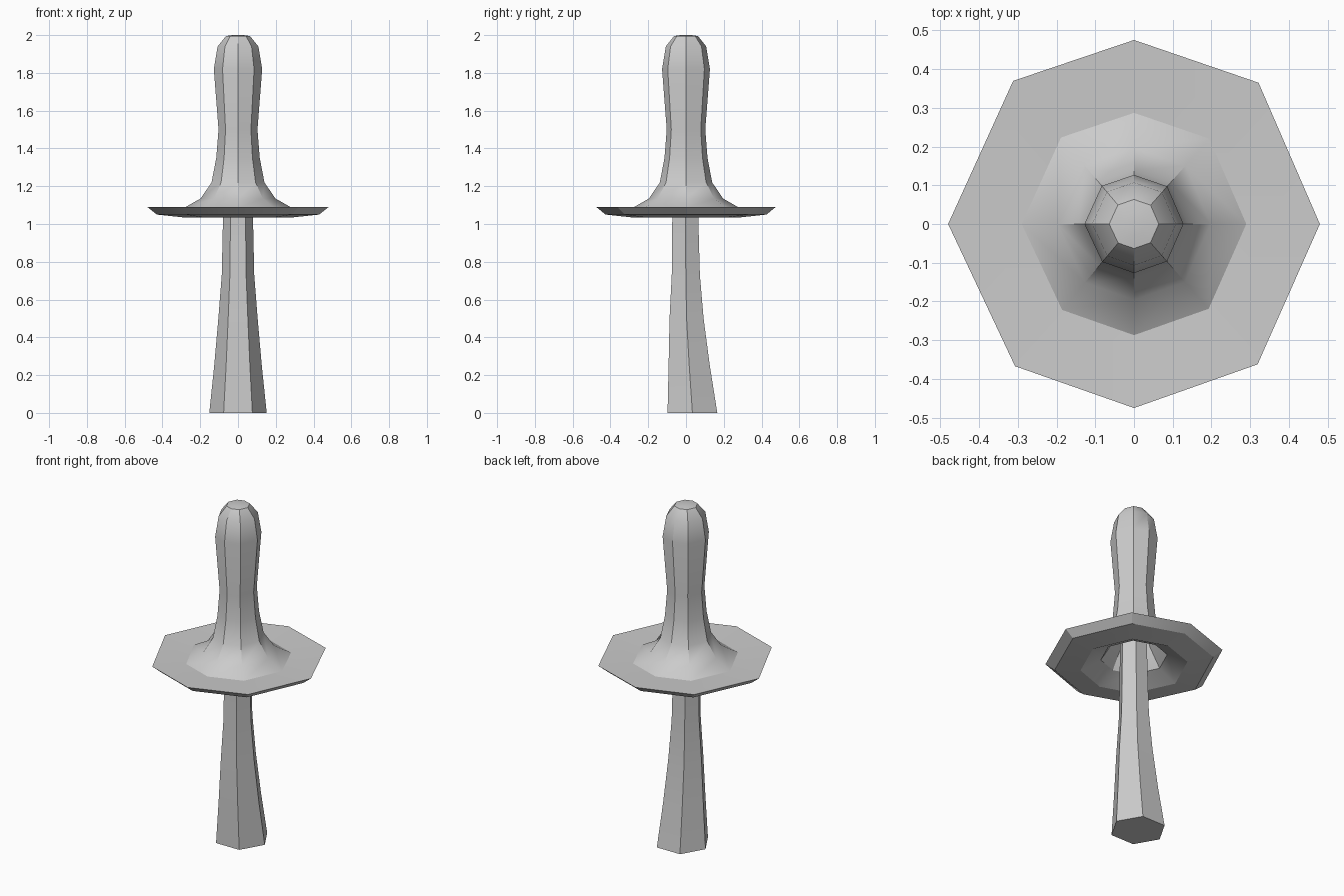
import bpy, bmesh, math

if "Cube" in bpy.data.objects:
    bpy.data.objects.remove(bpy.data.objects["Cube"])


def loft(name, rings, cap_start=False, cap_end=False):
    """Skin a list of vertex rings with quads, optionally closing the ends."""
    bm = bmesh.new()
    loops = [[bm.verts.new(p) for p in ring] for ring in rings]
    n = len(loops[0])
    for a, b in zip(loops, loops[1:]):
        for i in range(n):
            j = (i + 1) % n
            bm.faces.new((a[i], a[j], b[j], b[i]))
    if cap_start:
        bm.faces.new(loops[0][::-1])
    if cap_end:
        bm.faces.new(loops[-1])
    bmesh.ops.recalc_face_normals(bm, faces=bm.faces)
    mesh = bpy.data.meshes.new(name)
    bm.to_mesh(mesh)
    bm.free()
    obj = bpy.data.objects.new(name, mesh)
    bpy.context.collection.objects.link(obj)
    bpy.ops.object.select_all(action='DESELECT')
    obj.select_set(True)
    bpy.context.view_layer.objects.active = obj
    bpy.ops.object.shade_smooth_by_angle(angle=math.radians(30))
    return obj


# Mushroom cap: slightly irregular octagon swept along a hollow profile
octagon = [(1, 0), (0.67, 0.76), (0, 0.99), (-0.65, 0.77),
           (-1, 0), (-0.64, -0.765), (0, -0.99), (0.665, -0.755)]
cap_profile = [
    (0.075, 1.36), (0.11, 1.20), (0.18, 1.09), (0.29, 1.035),    # hollow underside
    (0.43, 1.05), (0.48, 1.09),                                  # brim
    (0.29, 1.083), (0.198, 1.135), (0.14, 1.22), (0.115, 1.35),  # flared base
    (0.103, 1.50), (0.128, 1.82), (0.108, 1.94), (0.064, 1.995)  # tall crown
]
loft("mushroom_cap",
     [[(r * x, r * y, z) for x, y in octagon] for r, z in cap_profile],
     cap_start=True)

# Shallow point closing the crown
loft("cap_tip",
     [[(r * x, r * y, z) for x, y in octagon] for r, z in ((0.064, 1.995), (0.03, 2.0))],
     cap_end=True)

# Hexagonal stem, widening and bending back towards its foot
stem_profile = [(0.152, 0.034, 0), (0.126, 0.017, 0.25), (0.104, 0.003, 0.5),
                (0.086, -0.001, 0.73), (0.079, -0.004, 1.05), (0.076, -0.004, 1.25)]
hexagon = [(math.cos(i * math.pi / 3), math.sin(i * math.pi / 3)) for i in range(6)]
loft("mushroom_stem",
     [[(r * x, y0 + r * y, z) for x, y in hexagon] for r, y0, z in stem_profile],
     cap_start=True, cap_end=True)
